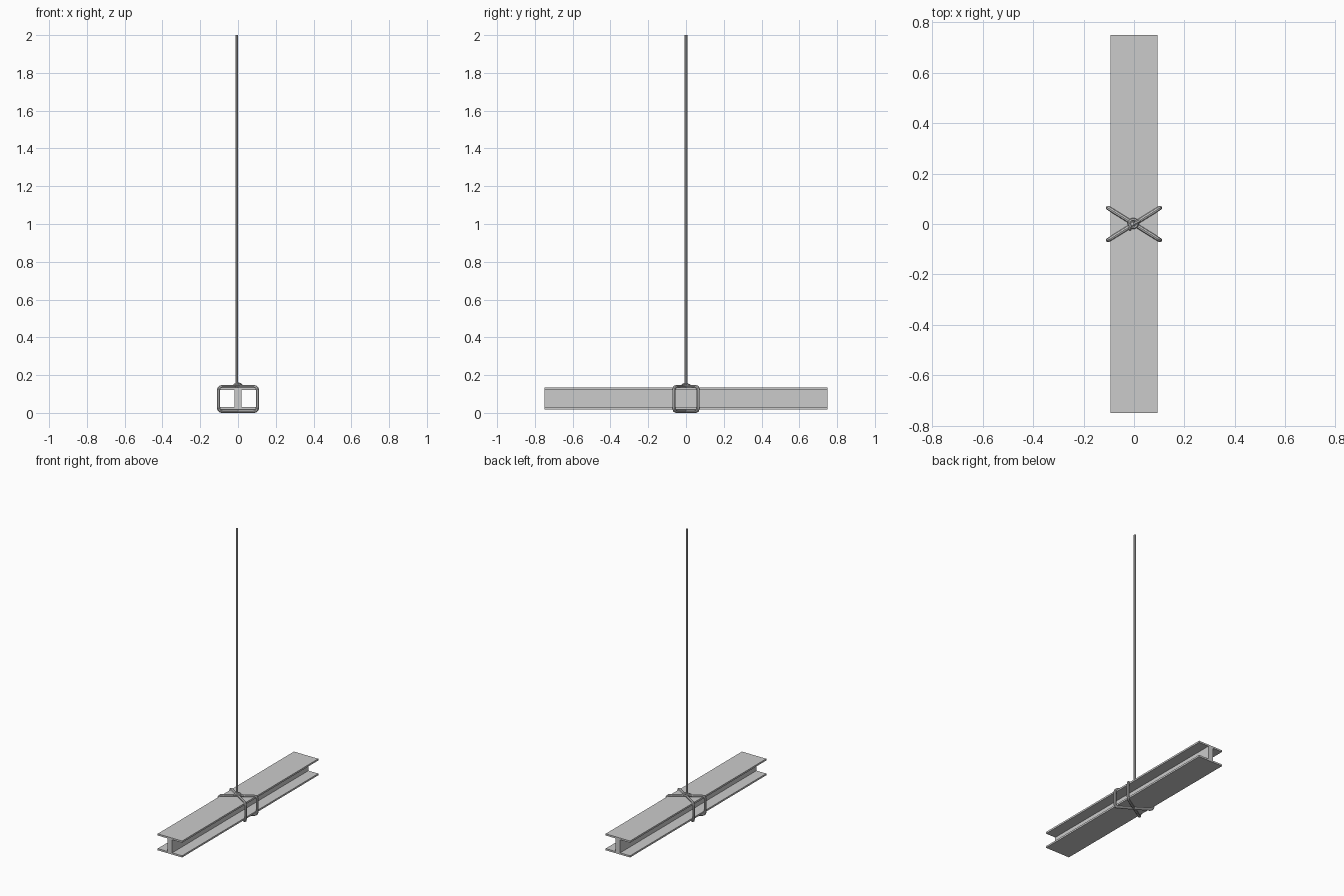
import bpy, bmesh, math
from mathutils import Vector

if "Cube" in bpy.data.objects:
    bpy.data.objects.remove(bpy.data.objects["Cube"])


def rounded(points, radius, cyclic, steps=4):
    """Replace the corners of a path with small arcs (quadratic blends)."""
    out, n = [], len(points)
    for i, p in enumerate(points):
        p = Vector(p)
        if not cyclic and i in (0, n - 1):
            out.append(p)
            continue
        a, b = Vector(points[i - 1]) - p, Vector(points[(i + 1) % n]) - p
        s = p + a.normalized() * min(radius, a.length * 0.45)
        e = p + b.normalized() * min(radius, b.length * 0.45)
        for k in range(steps + 1):
            t = k / steps
            out.append(s * (1 - t) ** 2 + p * 2 * t * (1 - t) + e * t * t)
    return out


def rope(name, points, r, cyclic=False):
    """Round tube along a path, turned into a smooth mesh."""
    cu = bpy.data.curves.new(name, 'CURVE')
    cu.dimensions = '3D'
    cu.bevel_depth = r
    cu.bevel_resolution = 2
    cu.use_fill_caps = True
    sp = cu.splines.new('POLY')
    sp.points.add(len(points) - 1)
    for q, p in zip(sp.points, points):
        q.co = (*p, 1)
    sp.use_cyclic_u = cyclic
    ob = bpy.data.objects.new(name, cu)
    bpy.context.collection.objects.link(ob)
    bpy.ops.object.select_all(action='DESELECT')
    ob.select_set(True)
    bpy.context.view_layer.objects.active = ob
    bpy.ops.object.convert(target='MESH')
    bpy.ops.object.shade_smooth_by_angle()
    return bpy.context.object


# I-beam: extruded H profile
W, web, z0, z1, t, L = 0.094, 0.018, 0.019, 0.134, 0.012, 0.75
half = [(W, z0), (W, z0 + t), (web, z0 + t), (web, z1 - t), (W, z1 - t), (W, z1)]
profile = half + [(-x, z) for x, z in reversed(half)]
bm = bmesh.new()
face = bm.faces.new([bm.verts.new((x, -L, z)) for x, z in profile])
ext = bmesh.ops.extrude_face_region(bm, geom=[face])
bmesh.ops.translate(bm, vec=(0, 2 * L, 0),
                    verts=[v for v in ext['geom'] if isinstance(v, bmesh.types.BMVert)])
bmesh.ops.recalc_face_normals(bm, faces=bm.faces)
me = bpy.data.meshes.new("steel_beam")
bm.to_mesh(me)
bm.free()
bpy.context.collection.objects.link(bpy.data.objects.new("steel_beam", me))

# Two sling loops crossing diagonally around the beam
R = 0.0085
for name, s in (("sling_loop_a", 1), ("sling_loop_b", -1)):
    x, y, lo, hi = 0.103, 0.064 * s, R, 0.139
    path = [(-x, -y, lo), (x, y, lo), (x, y, hi), (-x, -y, hi)]
    rope(name, rounded(path, 0.022, True), R, True)

# Knot: a coil round the hanging rope and a turn over the crossing
coil = []
for i in range(25):
    a = math.radians(-60 + i * 17.5)
    coil.append((-0.003 + 0.016 * math.cos(a), 0.002 + 0.016 * math.sin(a), 0.144 + 0.008 * i / 24))
rope("knot_coil", coil, 0.0065)
turn = [(-0.018, -0.022, 0.142), (-0.012, -0.006, 0.154), (0.006, 0.004, 0.155), (0.022, 0.012, 0.143)]
rope("knot_turn", rounded(turn, 0.01, False), 0.0065)

# Hanging rope
rope("hanging_rope", [(-0.007, 0, 0.138), (-0.007, 0, 2.0)], 0.007)
